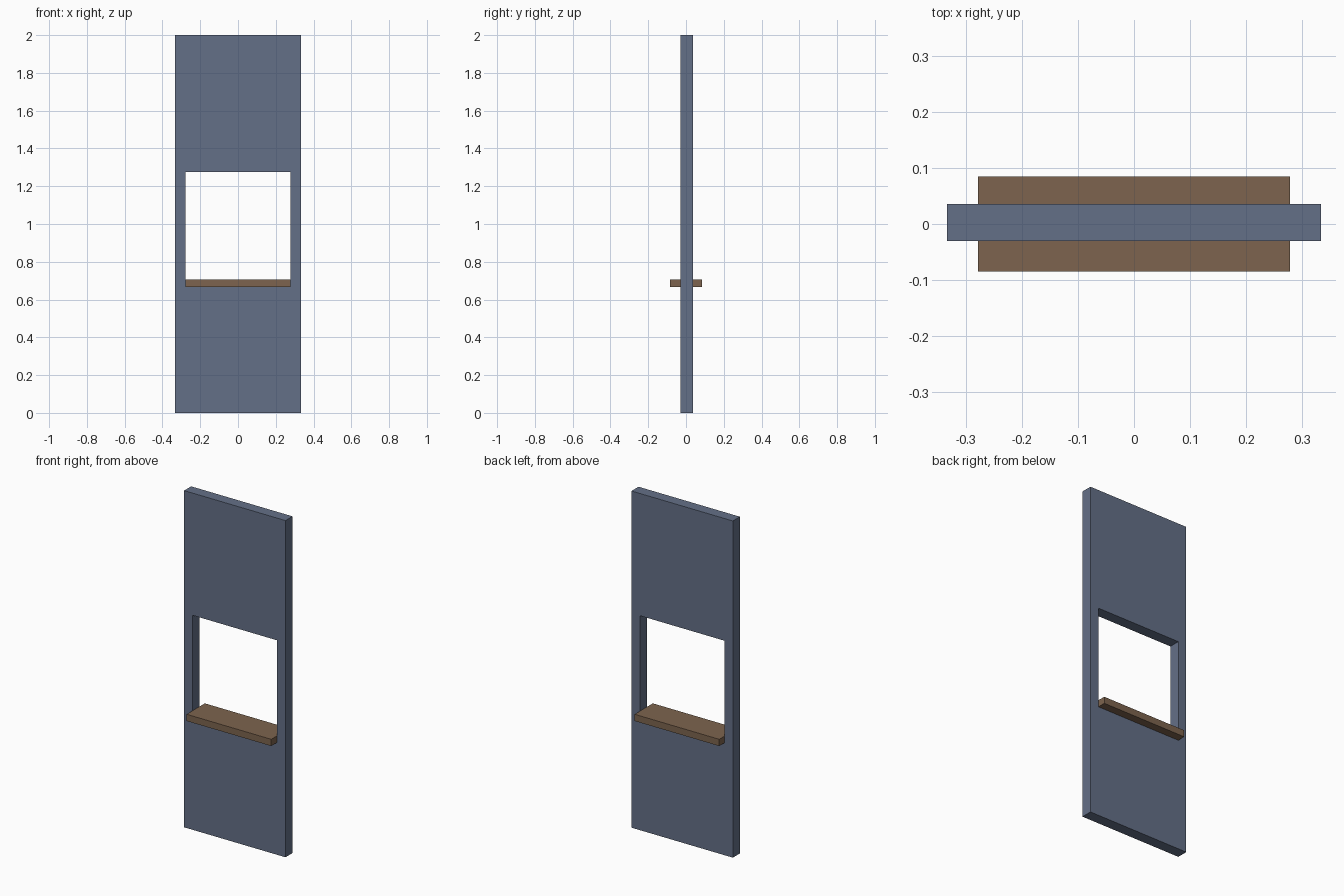
import bpy, bmesh

if "Cube" in bpy.data.objects:
    bpy.data.objects.remove(bpy.data.objects["Cube"])

def material(name, rgb):
    m = bpy.data.materials.new(name)
    lin = [(c / 255 / 12.92) if c / 255 <= 0.04045 else ((c / 255 + 0.055) / 1.055) ** 2.4 for c in rgb]
    m.diffuse_color = (*lin, 1)
    m.use_nodes = True
    m.node_tree.nodes["Principled BSDF"].inputs["Base Color"].default_value = m.diffuse_color
    return m

def make_object(name, bm, mat):
    bmesh.ops.recalc_face_normals(bm, faces=bm.faces[:])
    mesh = bpy.data.meshes.new(name)
    bm.to_mesh(mesh)
    bm.free()
    mesh.materials.append(mat)
    obj = bpy.data.objects.new(name, mesh)
    bpy.context.collection.objects.link(obj)
    return obj

def rectangle(bm, half_width, y, z0, z1):
    return [bm.verts.new((x, y, z)) for x, z in
            ((-half_width, z0), (half_width, z0), (half_width, z1), (-half_width, z1))]

slate = material("slate_blue", (100, 112, 135))
brown = material("wood_brown", (125, 100, 78))

# Door panel: a rectangular ring profile around the hatch, closed front to back
bm = bmesh.new()
loops = [rectangle(bm, w, y, z0, z1) for w, y, z0, z1 in (
    (0.333, -0.03, 0, 2), (0.278, -0.03, 0.667, 1.274),
    (0.278, 0.036, 0.667, 1.274), (0.333, 0.036, 0, 2))]
for k in range(4):
    a, b = loops[k], loops[(k + 1) % 4]
    for i in range(4):
        j = (i + 1) % 4
        bm.faces.new((a[i], a[j], b[j], b[i]))
make_object("door_panel", bm, slate)

# Counter shelf lying on the sill of the hatch, sticking out on both sides
bm = bmesh.new()
front = rectangle(bm, 0.278, -0.085, 0.667, 0.707)
back = rectangle(bm, 0.278, 0.085, 0.667, 0.707)
bm.faces.new(front)
bm.faces.new(back)
for i in range(4):
    j = (i + 1) % 4
    bm.faces.new((front[i], front[j], back[j], back[i]))
make_object("counter_shelf", bm, brown)
